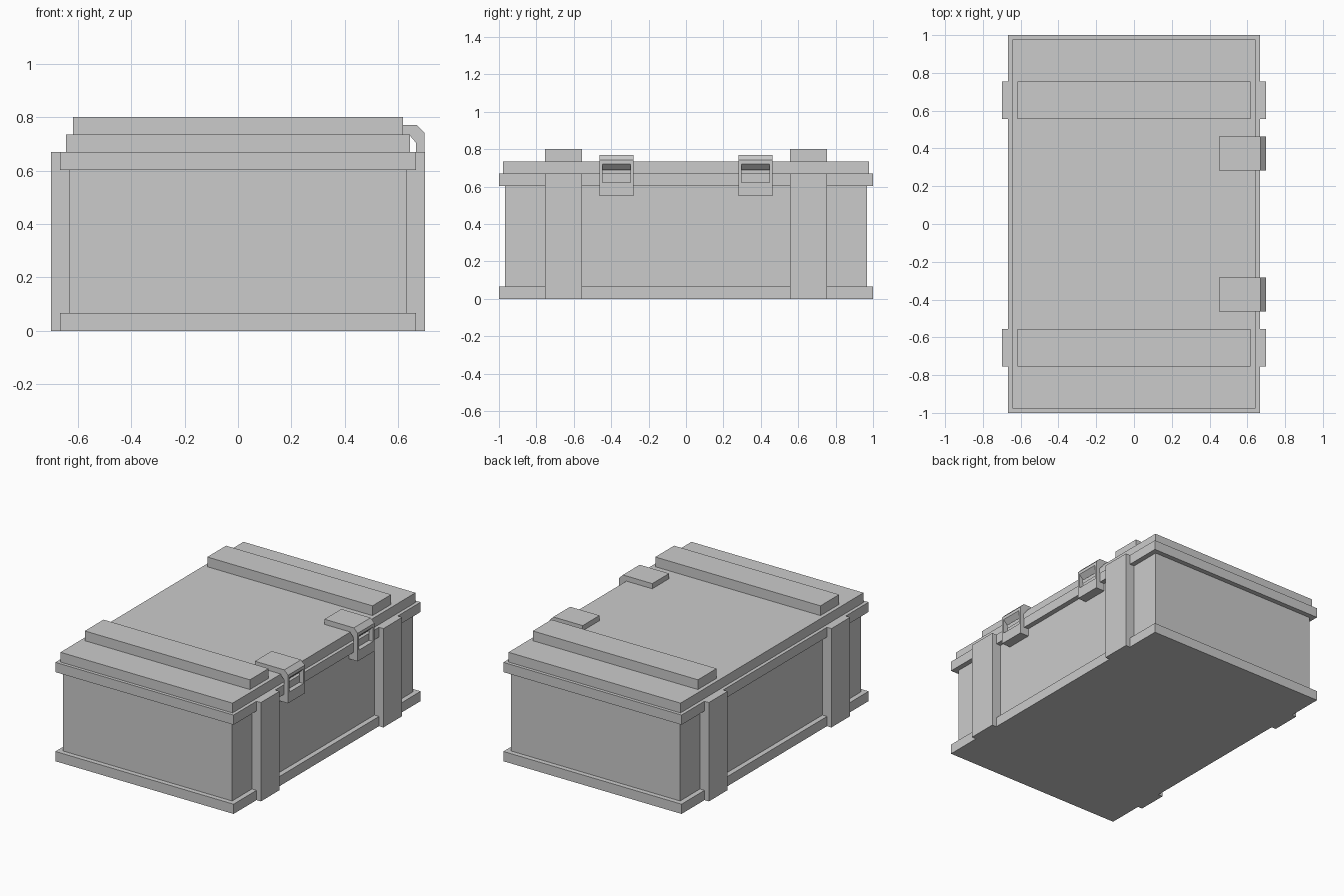
import bpy

if "Cube" in bpy.data.objects:
    bpy.data.objects.remove(bpy.data.objects["Cube"])


def box(name, x, y, z):
    """Box from (min, max) ranges on each axis."""
    bpy.ops.mesh.primitive_cube_add(size=1, location=[(a + b) / 2 for a, b in (x, y, z)])
    ob = bpy.context.object
    ob.name = name
    ob.scale = [b - a for a, b in (x, y, z)]
    bpy.ops.object.transform_apply(location=False, rotation=False, scale=True)
    return ob


def prism(name, profile, y0, y1):
    """Extrude an XZ profile along y."""
    n = len(profile)
    verts = [(x, y, z) for y in (y0, y1) for x, z in profile]
    faces = [tuple(range(n)), tuple(range(2 * n - 1, n - 1, -1))]
    faces += [(i, i + n, (i + 1) % n + n, (i + 1) % n) for i in range(n)]
    me = bpy.data.meshes.new(name)
    me.from_pydata(verts, [], faces)
    ob = bpy.data.objects.new(name, me)
    bpy.context.collection.objects.link(ob)
    # consistent outward normals
    bpy.context.view_layer.objects.active = ob
    bpy.ops.object.mode_set(mode='EDIT')
    bpy.ops.mesh.select_all(action='SELECT')
    bpy.ops.mesh.normals_make_consistent(inside=False)
    bpy.ops.object.mode_set(mode='OBJECT')
    return ob


# Stacked crate layers
for name, hx, hy, z0, z1 in (("base_rim", 0.667, 1.0, 0.0, 0.066),
                             ("crate_body", 0.633, 0.967, 0.066, 0.603),
                             ("top_rim", 0.667, 1.0, 0.603, 0.669),
                             ("lid", 0.644, 0.978, 0.669, 0.735)):
    box(name, (-hx, hx), (-hy, hy), (z0, z1))

# Latch: bent strap over the lid edge with a block below the rim
latch_profile = [(0.45, 0.73), (0.45, 0.77), (0.67, 0.77), (0.698, 0.741),
                 (0.698, 0.551), (0.625, 0.551), (0.625, 0.665), (0.667, 0.665),
                 (0.667, 0.703), (0.644, 0.73)]
# Latch window with a sloped upper edge
window_profile = [(0.66, 0.622), (0.74, 0.622), (0.74, 0.762), (0.66, 0.682)]

for side, s in (("front", -1), ("back", 1)):
    yc = 0.655 * s
    y = (yc - 0.1, yc + 0.1)
    # Battens across the lid and uprights on both long sides
    box(f"lid_batten_{side}", (-0.618, 0.618), y, (0.735, 0.801))
    box(f"upright_left_{side}", (-0.7, -0.62), y, (0, 0.669))
    box(f"upright_right_{side}", (0.62, 0.7), y, (0, 0.669))

    yl = 0.372 * s
    latch = prism(f"latch_{side}", latch_profile, yl - 0.09, yl + 0.09)
    cutter = prism(f"latch_window_cutter_{side}", window_profile, yl - 0.075, yl + 0.075)
    cutter.hide_render = True
    cutter.hide_viewport = True
    cut = latch.modifiers.new("window", 'BOOLEAN')
    cut.operation = 'DIFFERENCE'
    cut.solver = 'EXACT'
    cut.object = cutter
